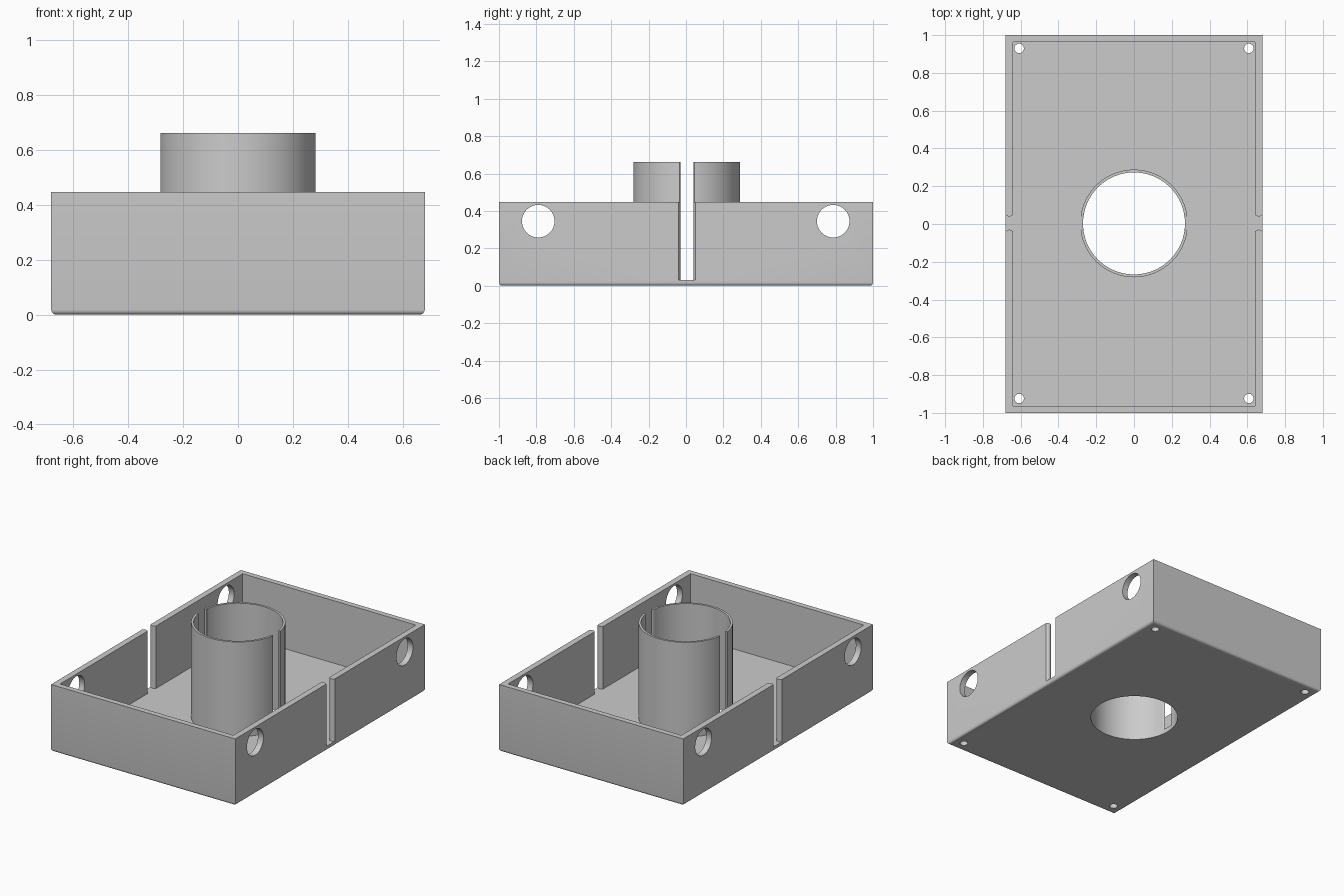
import bpy
import bmesh
from mathutils import Matrix, Vector

HALF_X, HALF_Y, HEIGHT = 0.68, 1.0, 0.447
WALL, FLOOR = 0.04, 0.03
TUBE_OUT, TUBE_IN, TUBE_TOP = 0.285, 0.27, 0.662
SLOT_Y, SLOT_HALF, FLARE = 0.005, 0.035, 0.01

cube = bpy.data.objects.get("Cube")
if cube:
    bpy.data.objects.remove(cube, do_unlink=True)

grey = bpy.data.materials.new("plain grey")
grey.use_nodes = True
colour = (0.6, 0.6, 0.6, 1)
grey.diffuse_color = colour
grey.node_tree.nodes["Principled BSDF"].inputs["Base Color"].default_value = colour


def finish(bm, name):
    bmesh.ops.recalc_face_normals(bm, faces=bm.faces)
    mesh = bpy.data.meshes.new(name)
    bm.to_mesh(mesh)
    bm.free()
    mesh.materials.append(grey)
    obj = bpy.data.objects.new(name, mesh)
    bpy.context.collection.objects.link(obj)
    return obj


def box(name, half_x, half_y, z0, z1, bottom_round=0):
    bm = bmesh.new()
    size = Matrix.Diagonal((2 * half_x, 2 * half_y, z1 - z0, 1))
    bmesh.ops.create_cube(bm, size=1, matrix=Matrix.Translation((0, 0, (z0 + z1) / 2)) @ size)
    if bottom_round:
        edges = [e for e in bm.edges if all(v.co.z < z0 + 0.001 for v in e.verts)]
        bmesh.ops.bevel(bm, geom=edges, offset=bottom_round, segments=5,
                        profile=0.5, affect='EDGES')
    return finish(bm, name)


def cylinder(name, radius, depth, centre, segments=96, axis='Z'):
    bm = bmesh.new()
    turn = Matrix.Rotation(1.5707963, 4, 'Y') if axis == 'X' else Matrix()
    bmesh.ops.create_cone(bm, cap_ends=True, segments=segments, radius1=radius,
                          radius2=radius, depth=depth,
                          matrix=Matrix.Translation(centre) @ turn)
    return finish(bm, name)


def slot_cutter(name, x_in, x_out, z0, z1):
    """Upright slot whose side faces bulge inward across the wall thickness."""
    mid, half = (x_in + x_out) / 2, (x_out - x_in) / 2
    steps = 10
    side = [(x_in - 0.02, SLOT_HALF + FLARE)]
    for i in range(steps + 1):
        t = -1 + 2 * i / steps
        side.append((mid + half * t, SLOT_HALF + FLARE * t * t))
    side.append((x_out + 0.02, SLOT_HALF + FLARE))
    outline = side + [(x, -w) for x, w in reversed(side)]
    bm = bmesh.new()
    face = bm.faces.new([bm.verts.new((x, SLOT_Y + y, z0)) for x, y in outline])
    ext = bmesh.ops.extrude_face_region(bm, geom=[face])["geom"]
    bmesh.ops.translate(bm, vec=Vector((0, 0, z1 - z0)),
                        verts=[v for v in ext if isinstance(v, bmesh.types.BMVert)])
    return finish(bm, name)


def mirrored(cutter):
    """Second cutter on the opposite x side."""
    bm = bmesh.new()
    bm.from_mesh(cutter.data)
    bmesh.ops.scale(bm, vec=(-1, 1, 1), verts=bm.verts)
    return finish(bm, cutter.name + "_mirrored")


def cut(target, cutters):
    for c in cutters:
        mod = target.modifiers.new("cut", 'BOOLEAN')
        mod.operation = 'DIFFERENCE'
        mod.solver = 'EXACT'
        mod.object = c
    bpy.context.view_layer.update()
    graph = bpy.context.evaluated_depsgraph_get()
    mesh = bpy.data.meshes.new_from_object(target.evaluated_get(graph))
    target.modifiers.clear()
    target.data = mesh
    for c in cutters:
        bpy.data.objects.remove(c, do_unlink=True)
    bpy.ops.object.select_all(action='DESELECT')
    target.select_set(True)
    bpy.context.view_layer.objects.active = target
    bpy.ops.object.shade_smooth_by_angle(angle=0.52)


# Open tray with rounded underside
tray = box("tray", HALF_X, HALF_Y, 0, HEIGHT, bottom_round=0.018)
cutters = [box("cavity", HALF_X - WALL, HALF_Y - WALL + 0.003, FLOOR, 1),
           cylinder("centre_hole", TUBE_IN, 1, (0, 0.003, 0))]

# Cable holes in the side walls, screw holes in the floor corners
for y in (-0.79, 0.787):
    cutters.append(cylinder("side_hole", 0.087, 2, (0, y, 0.345), 64, 'X'))
for x in (-0.608, 0.608):
    for y in (-0.924, 0.93):
        cutters.append(cylinder("screw_hole", 0.025, 0.2, (x, y, 0), 32))

# Slots in the side walls
wall_slot = slot_cutter("wall_slot", HALF_X - WALL, HALF_X, FLOOR, 1)
cut(tray, cutters + [wall_slot, mirrored(wall_slot)])

# Central split tube standing on the floor
tube = cylinder("tube", TUBE_OUT, TUBE_TOP - FLOOR, (0, 0.003, (TUBE_TOP + FLOOR) / 2))
bore = cylinder("bore", TUBE_IN, 3, (0, 0.003, 0))
tube_slot = slot_cutter("tube_slot", TUBE_IN - 0.004, TUBE_OUT, -0.1, 1)
cut(tube, [bore, tube_slot, mirrored(tube_slot)])
